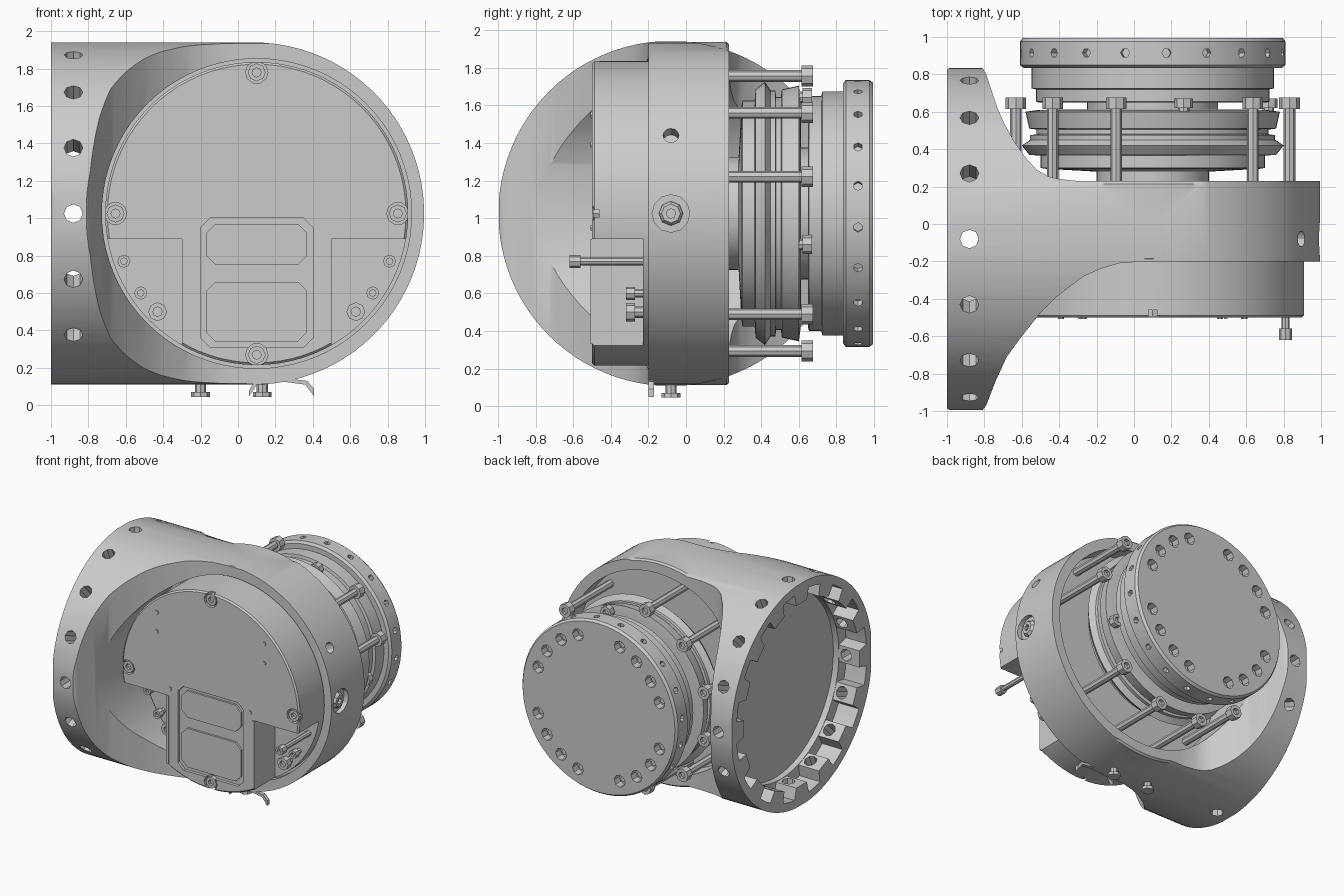
import bpy, bmesh
from math import sin, cos, pi, radians, sqrt
from mathutils import Vector

if "Cube" in bpy.data.objects:
    bpy.data.objects.remove(bpy.data.objects["Cube"])

CX, CZ, FY = 0.10, 1.025, -0.08      # barrel axis (along y), flange axis offset in y
X, Y, Z = Vector((1, 0, 0)), Vector((0, 1, 0)), Vector((0, 0, 1))


def lathe(bm, prof, origin, axis, n=64):
    """Revolve (radius, height) points about an axis, capping both ends."""
    q = Z.rotation_difference(Vector(axis))
    rings = [[bm.verts.new(Vector(origin) + q @ Vector((r * cos(2 * pi * i / n), r * sin(2 * pi * i / n), h)))
              for i in range(n)] for r, h in prof]
    for a, b in zip(rings, rings[1:]):
        for i in range(n):
            j = (i + 1) % n
            bm.faces.new((a[i], a[j], b[j], b[i]))
    bm.faces.new(rings[0][::-1])
    bm.faces.new(rings[-1])


def finish(bm, name):
    bmesh.ops.recalc_face_normals(bm, faces=bm.faces)
    me = bpy.data.meshes.new(name)
    bm.to_mesh(me)
    bm.free()
    ob = bpy.data.objects.new(name, me)
    bpy.context.collection.objects.link(ob)
    return ob


def turned(name, prof, origin, axis, n=64):
    bm = bmesh.new()
    lathe(bm, prof, origin, axis, n)
    return finish(bm, name)


def cylinders(name, items, n=8):
    """items: (origin, axis, radius, start, end)"""
    bm = bmesh.new()
    for o, a, r, s, e in items:
        lathe(bm, [(r, s), (r, e)], o, a, n)
    return finish(bm, name)


def prism(name, pts, axis, a, b):
    place = {'x': lambda u, v, d: (d, u, v), 'y': lambda u, v, d: (u, d, v),
             'z': lambda u, v, d: (u, v, d)}[axis]
    bm = bmesh.new()
    lo = [bm.verts.new(place(u, v, a)) for u, v in pts]
    hi = [bm.verts.new(place(u, v, b)) for u, v in pts]
    bm.faces.new(lo)
    bm.faces.new(hi)
    for i in range(len(pts)):
        j = (i + 1) % len(pts)
        bm.faces.new((lo[i], lo[j], hi[j], hi[i]))
    return finish(bm, name)


def boolean(ob, tool, op='DIFFERENCE'):
    m = ob.modifiers.new("bool", 'BOOLEAN')
    m.operation, m.solver, m.object = op, 'EXACT', tool
    bpy.context.view_layer.objects.active = ob
    bpy.ops.object.modifier_apply(modifier=m.name)
    bpy.data.objects.remove(tool)


def octagon(x0, x1, z0, z1, c):
    return [(x0 + c, z0), (x1 - c, z0), (x1, z0 + c), (x1, z1 - c),
            (x1 - c, z1), (x0 + c, z1), (x0, z1 - c), (x0, z0 + c)]


def polar(r, deg, y, cx=CX):
    return (cx + r * cos(radians(deg)), y, CZ + r * sin(radians(deg)))


# Housing: plan profile, trimmed to the flange cylinder and the rounded front outline
plan = [(-1, -.985), (-.985, -.995), (-.81, -.995), (-.79, -.97), (-.74, -.84), (-.68, -.71), (-.6, -.6),
        (-.5, -.475), (-.42, -.395), (-.35, -.34), (-.27, -.28), (-.18, -.24), (-.08, -.21), (.05, -.2), (1.1, -.2),
        (1.1, .23), (-.3, .23), (-.4, .24), (-.46, .255), (-.52, .29), (-.58, .355), (-.64, .44), (-.69, .53),
        (-.73, .62), (-.76, .71), (-.79, .8), (-.81, .835), (-.985, .835), (-1, .825)]
housing = prism("housing", plan, 'z', 0, 2.1)
boolean(housing, cylinders("trim", [((0, FY, CZ), X, .918, -1.2, 1.2)], 96), 'INTERSECT')
outline = [(-1.2, CZ - .915)] + [(.08 + .915 * cos(radians(a)), CZ + .915 * sin(radians(a)))
                                 for a in range(-90, 91, 4)] + [(-1.2, CZ + .915)]
boolean(housing, prism("trim", outline, 'y', -1.2, 1.2), 'INTERSECT')
boolean(housing, turned("band", [(.9, -.2), (.913, -.185), (.913, .215), (.9, .23)], (.08, 0, CZ), Y, 96), 'UNION')

# Front and rear bores, which also scallop the fillets
boolean(housing, cylinders("bores", [((CX, 0, CZ), Y, .828, -1.3, -.15), ((CX, 0, CZ), Y, .82, .08, 1.2)], 80))

# Toothed flange mouth and the deeper pocket behind it
gear = []
for k in range(16):
    for da, r in ((-6.2, .85), (-5.2, .755), (5.2, .755), (6.2, .85), (11.2, .85)):
        a = radians(22.5 * k + da)
        gear.append((FY + r * cos(a), CZ + r * sin(a)))
boolean(housing, prism("mouth", gear, 'x', -1.2, -.815))
boolean(housing, cylinders("pocket", [((0, FY, CZ), X, .75, -1.2, -.765)], 64))

# Radial bolt holes in the flange and sockets in the band
boolean(housing, cylinders("flange_holes", [
    ((-.88, FY, CZ), (0, cos(radians(a)), sin(radians(a))), .05, .7, 1.1) for a in [22.5 * k for k in range(16)]], 8))
slant = (cos(radians(27)), 0, sin(radians(27)))
boolean(housing, cylinders("band_sockets", [((.08, FY, CZ), X, .1, .875, 1.1),
                                            ((.08, FY, CZ), slant, .042, .84, 1.1)], 12))
turned("side_plug", [(.065, .83), (.065, .885), (.05, .905), (.025, .905), (.025, .88)], (.08, FY, CZ), X, 8)

# Front cover with two cut-away lower corners
cover = turned("front_cover", [(.81, -.1), (.81, -.488), (.798, -.5)], (CX, 0, CZ), Y, 80)
for x0, x1 in ((-1, -.3), (.5, 1.2)):
    boolean(cover, prism("corner", [(x0, 0), (x1, 0), (x1, .89), (x0, .89)], 'y', -.7, -.23))
boolean(cover, prism("panel_recess", octagon(-.2, .4, .31, 1, .05), 'y', -.7, -.475))
boolean(cover, cylinders("cover_sockets", [(polar(.755, a, 0), Y, .06, -.7, -.46) for a in (0, 90, 180, 270)], 10))
for n, z0, z1 in (("upper", .75, .97), ("lower", .34, .66)):
    prism(n + "_panel", octagon(-.17, .37, z0, z1, .05), 'y', -.492, -.4)
for n, x0, x1 in (("left", -.3, -.28), ("right", .48, .5)):
    prism(n + "_rib", [(x0, .33), (x1, .33), (x1, .89), (x0, .89)], 'y', -.508, -.4)


def screw(name, origin, axis, shank_r, head_r, start, head, end):
    turned(name, [(shank_r, start), (shank_r, head), (head_r, head), (head_r, end),
                  (head_r * .5, end), (head_r * .5, end - .025)], origin, axis, 8)


# Cover screws, corner screws and small pins
for a in (0, 90, 180, 270):
    screw("cover_screw", polar(.755, a, 0), -Y, .03, .048, .4, .45, .495)
for s in (-1, 1):
    for dx, z, r in ((.53, .5, .05), (.62, .6, .035), (.71, .77, .035)):
        long = s == 1 and dx == .71
        screw("corner_screw", (CX + s * dx, 0, z), -Y, r * .6, r, .15, .56 if long else .27, .62 if long else .32)
pins = [(CX + s * .49, z) for s in (-1, 1) for z in (1.55, 1.39)] + [(-.27, .95), (.46, .95)]
cylinders("cover_pins", [((x, 0, z), -Y, .017, .45, .508) for x, z in pins], 6)

# Stepped gear stack behind the housing
turned("gear_stack", [(.3, .05), (.3, .28), (.57, .295), (.6, .3), (.6, .365), (.66, .37), (.7, .42), (.655, .45),
                      (.655, .475), (.62, .48), (.62, .505), (.66, .51), (.68, .6), (.61, .61), (.35, .612), (.35, .65),
                      (.61, .65), (.625, .655), (.625, .72), (.648, .725), (.648, .835), (.6, .85)],
       (CX, 0, CZ), Y, 64)

# Output disc with grouped face holes and small rim holes
disc = turned("output_disc", [(.69, .835), (.71, .85), (.71, .975), (.695, .995)], (CX, 0, CZ), Y, 72)
face = [q + d for q in (45, 135, 225, 315) for d in (-26, -9, 9, 26)]
boolean(disc, cylinders("face_holes", [(polar(.585, a, 0), Y, .05, .93, 1.1) for a in face], 8))
boolean(disc, cylinders("rim_holes", [
    ((CX, .915, CZ), (cos(radians(a)), 0, sin(radians(a))), .025, .67, .8) for a in range(12, 372, 18)], 6))
cylinders("face_bolts", [(polar(.585, a, 0), Y, .026, .9, .95) for a in face], 6)

# Long bolts around the stack
for a in range(15, 375, 30):
    if a not in (75, 345):
        screw("long_bolt", polar(.757, a, 0), Y, .031, .055, .05, .615, .675)
for a in (75, 345):
    screw("stack_screw", polar(.64, a, 0), Y, .03, .05, .58, .62, .67)

# Downward screws under the band
for x in (-.2, .13):
    turned("bottom_screw", [(.05, -.07), (.05, -.045), (.03, -.045), (.03, .1)], (x, FY, .115), Z, 8)

# Loose curved clip under the front edge
clip = [(.06, .05), (.1, .11), (.25, .125), (.36, .11), (.405, .05), (.405, .09), (.37, .13), (.25, .145), (.09, .13), (.06, .08)]
prism("lower_clip", clip, 'y', -.2, -.17)

for ob in bpy.data.objects:
    ob.select_set(ob.type == 'MESH')
bpy.context.view_layer.objects.active = housing
bpy.ops.object.shade_smooth_by_angle(angle=radians(30))
